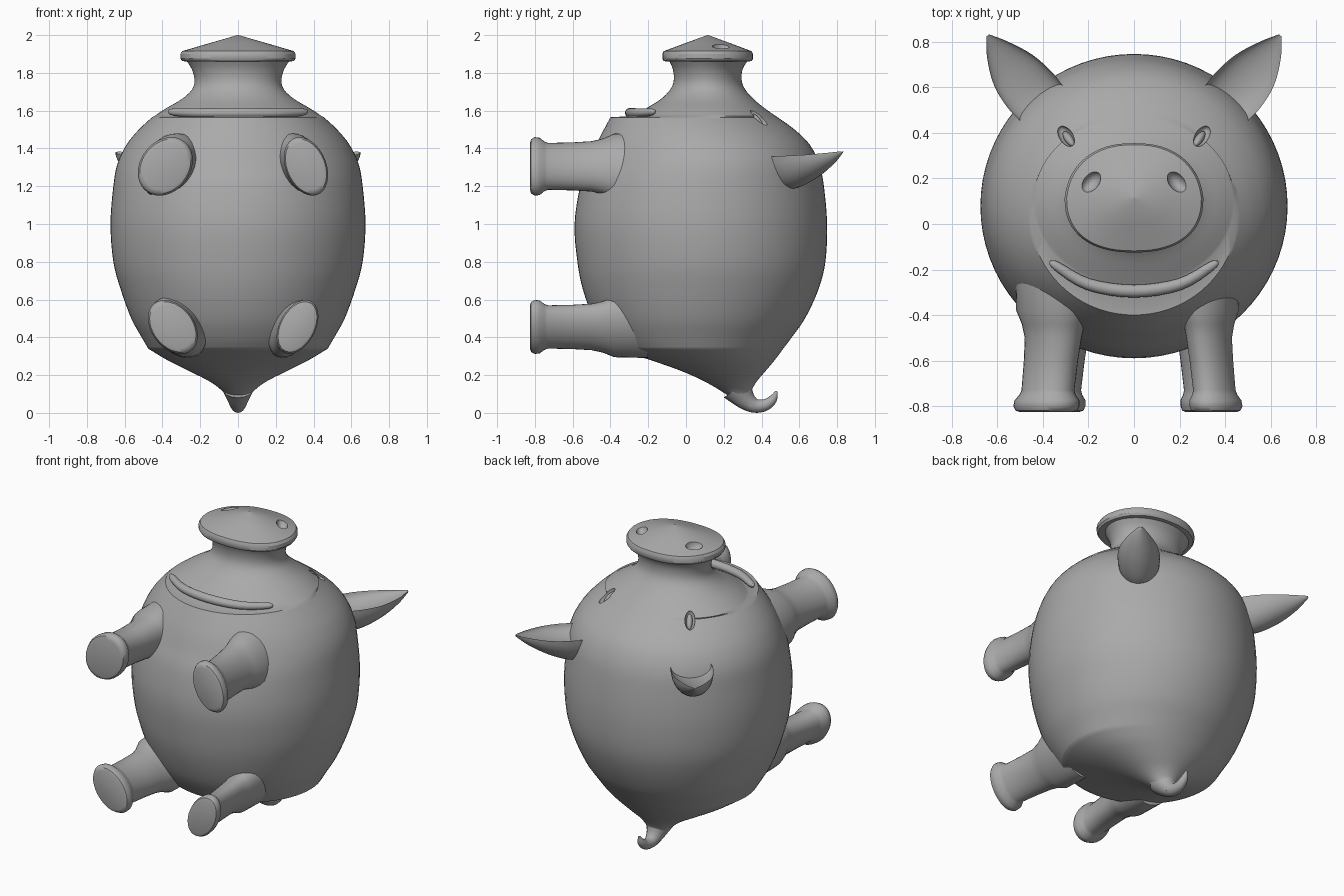
import bpy, bmesh, math
from mathutils import Vector, Matrix

if "Cube" in bpy.data.objects:
    bpy.data.objects.remove(bpy.data.objects["Cube"])

grey = bpy.data.materials.new("clay grey")
grey.diffuse_color = (0.4, 0.4, 0.4, 1)
grey.use_nodes = True
grey.node_tree.nodes["Principled BSDF"].inputs["Base Color"].default_value = grey.diffuse_color
TAU = 2 * math.pi


def add_object(name, bm, angle=40):
    bmesh.ops.recalc_face_normals(bm, faces=bm.faces)
    mesh = bpy.data.meshes.new(name)
    bm.to_mesh(mesh)
    bm.free()
    mesh.materials.append(grey)
    ob = bpy.data.objects.new(name, mesh)
    bpy.context.collection.objects.link(ob)
    smooth(ob, angle)
    return ob


def smooth(ob, angle=40):
    bpy.ops.object.select_all(action='DESELECT')
    ob.select_set(True)
    bpy.context.view_layer.objects.active = ob
    bpy.ops.object.shade_smooth_by_angle(angle=math.radians(angle))


def loft(name, rings, angle=40):
    """Skin a list of closed rings and cap both ends."""
    bm = bmesh.new()
    rows = [[bm.verts.new(p) for p in ring] for ring in rings]
    n = len(rows[0])
    for a, b in zip(rows, rows[1:]):
        for i in range(n):
            j = (i + 1) % n
            bm.faces.new((a[i], a[j], b[j], b[i]))
    bm.faces.new(rows[0])
    bm.faces.new(rows[-1])
    return add_object(name, bm, angle)


def spline(keys, steps=4):
    """Smooth interpolation through tuples of numbers."""
    out = []
    for i in range(len(keys) - 1):
        p0, p1 = keys[max(i - 1, 0)], keys[i]
        p2, p3 = keys[i + 1], keys[min(i + 2, len(keys) - 1)]
        for s in range(steps):
            t = s / steps
            out.append(tuple(
                0.5 * (2 * b + (c - a) * t + (2 * a - 5 * b + 4 * c - d) * t * t
                       + (3 * b - a - 3 * c + d) * t ** 3)
                for a, b, c, d in zip(p0, p1, p2, p3)))
    return out + [tuple(keys[-1])]


def sweep(name, keys, flat=1.0, n=16):
    """Tube through (x, y, z, radius) keys."""
    pts = spline(keys)
    rings = []
    for i, p in enumerate(pts):
        a, b = pts[max(i - 1, 0)], pts[min(i + 1, len(pts) - 1)]
        t = (Vector(b[:3]) - Vector(a[:3])).normalized()
        ref = Vector((1, 0, 0)) if abs(t.x) < 0.5 or flat == 1 else Vector((0, 0, 1))
        u = t.cross(ref).normalized() if abs(t.dot(ref)) < 0.99 else Vector((0, 1, 0))
        v = t.cross(u)
        rings.append([Vector(p[:3]) + p[3] * (u * math.cos(TAU * k / n)
                      + v * math.sin(TAU * k / n) * flat) for k in range(n)])
    return loft(name, rings, 60)


def ellipsoid(name, centre, radii, rot):
    bm = bmesh.new()
    bmesh.ops.create_uvsphere(bm, u_segments=24, v_segments=14, radius=1)
    m = Matrix.Translation(centre) @ rot @ Matrix.Diagonal((*radii, 1))
    bmesh.ops.transform(bm, matrix=m, verts=bm.verts)
    return add_object(name, bm)


def cut(ob, cutter):
    mod = ob.modifiers.new("recess", 'BOOLEAN')
    mod.operation, mod.solver, mod.object = 'DIFFERENCE', 'EXACT', cutter
    bpy.context.view_layer.objects.active = ob
    bpy.ops.object.modifier_apply(modifier=mod.name)
    bpy.data.objects.remove(cutter)


# Body: height, half width, front y, back y
rump = [(0.03, 0.04, 0.31, 0.37), (0.1, 0.07, 0.21, 0.345), (0.16, 0.14, 0.11, 0.37),
        (0.22, 0.255, -0.02, 0.42), (0.28, 0.375, -0.19, 0.47), (0.34, 0.475, -0.38, 0.515)]
belly = [rump[-1], (0.4, 0.51, -0.43, 0.56), (0.5, 0.565, -0.49, 0.63),
         (0.65, 0.62, -0.545, 0.70), (0.8, 0.66, -0.575, 0.738), (1.0, 0.675, -0.59, 0.747),
         (1.2, 0.66, -0.56, 0.73), (1.32, 0.638, -0.515, 0.705), (1.42, 0.59, -0.475, 0.655),
         (1.5, 0.525, -0.435, 0.575), (1.565, 0.455, -0.40, 0.485)]
shelf = [belly[-1], (1.572, 0.442, -0.28, 0.475)]
neck = [shelf[-1], (1.61, 0.385, -0.215, 0.42), (1.66, 0.30, -0.135, 0.36),
        (1.71, 0.245, -0.085, 0.315), (1.76, 0.23, -0.065, 0.295),
        (1.82, 0.245, -0.07, 0.30), (1.875, 0.28, -0.095, 0.335)]
rows = spline(rump)[:-1] + spline(belly)[:-1] + shelf[:1] + spline(neck)
N = 72
body = loft("body", [[(w * math.cos(TAU * k / N),
                       (f + b) / 2 + (b - f) / 2 * math.sin(TAU * k / N), z)
                      for k in range(N)] for z, w, f, b in rows], 35)


# Snout disc: rounded outline, narrower at the top edge
def snout_ring(z, s, n=64):
    ring = []
    for k in range(n):
        c, d = math.cos(TAU * k / n), math.sin(TAU * k / n)
        x = math.copysign(abs(c) ** 0.85, c)
        y = math.copysign(abs(d) ** 0.85, d)
        x *= 1 - 0.1 * max(y, 0)
        ring.append((0.305 * s * x, 0.115 + 0.24 * s * y, z))
    return ring


snout = loft("snout", [snout_ring(z, s) for z, s in
                       [(1.86, 0.8), (1.862, 0.97), (1.875, 1.0), (1.9, 1.0),
                        (1.915, 0.97), (1.957, 0.5), (2.0, 0.01)]], 30)

# Nostrils, eye sockets and eyeballs
for s in (-1, 1):
    turn = Matrix.Rotation(s * math.radians(50), 4, 'Z')
    cut(snout, ellipsoid("nostril_cutter", (s * 0.19, 0.185, 1.955), (0.055, 0.036, 0.05),
                         Matrix.Rotation(s * math.radians(-50), 4, 'Z')))
    normal = Vector((s * 0.5, 0.5, 0.7)).normalized()
    long = Vector((s * 0.5, 0.75, -0.9))
    long = (long - normal * long.dot(normal)).normalized()
    side = normal.cross(long)
    rot = Matrix((long, side, normal)).transposed().to_4x4()
    # Eye centre found by stepping down onto the body surface
    hit = body.ray_cast(Vector((s * 0.298, 0.385, 3)), Vector((0, 0, -1)))[1]
    cut(body, ellipsoid("socket_cutter", hit, (0.065, 0.03, 0.035), rot))
    ellipsoid("eyeball", hit - normal * 0.022, (0.05, 0.018, 0.022), rot)
smooth(body, 35)
smooth(snout, 30)

# Mouth: long upper lip and shorter lower lip
sweep("upper_lip", [(-0.365, -0.165, 1.6, 0.008), (-0.34, -0.185, 1.592, 0.02),
                    (-0.2, -0.265, 1.588, 0.026), (0, -0.295, 1.588, 0.028),
                    (0.2, -0.265, 1.588, 0.026), (0.34, -0.185, 1.592, 0.02),
                    (0.365, -0.165, 1.6, 0.008)], 0.95)

# Curly tail
sweep("tail", [(0, 0.27, 0.13, 0.085), (0, 0.315, 0.07, 0.055), (0, 0.365, 0.038, 0.038),
               (0, 0.42, 0.042, 0.031), (0, 0.46, 0.073, 0.023), (0, 0.48, 0.115, 0.006)])

# Legs: x, z, foot half width, foot half height, skew
legs = {"upper_left_leg": (-0.385, 1.305, 0.142, 0.155, 0.2),
        "upper_right_leg": (0.36, 1.305, 0.112, 0.155, -0.22),
        "lower_left_leg": (-0.345, 0.455, 0.125, 0.143, -0.3),
        "lower_right_leg": (0.315, 0.455, 0.102, 0.143, 0.3)}
# Depth and scale from the sole up to the flared root
shape = [(-0.826, 0.8), (-0.82, 0.93), (-0.8, 1.0), (-0.775, 0.98), (-0.75, 0.85),
         (-0.73, 0.8), (-0.6, 0.82), (-0.5, 0.86), (-0.44, 0.95), (-0.38, 1.12), (-0.2, 1.15)]
for name, (x, z, rx, rz, skew) in legs.items():
    rings = []
    for y, s in shape:
        ring = []
        for k in range(32):
            dz = rz * s * math.sin(TAU * k / 32)
            drift = -math.copysign(0.05, x) * min(max((y + 0.8) / 0.3, 0), 1) * 0.6
            ring.append((x + drift + rx * s * math.cos(TAU * k / 32) + skew * dz, y, z + dz))
        rings.append(ring)
    loft(name, rings, 45)

# Ears: cupped on top, x, y, rim z, half width, depth
ear = spline([(0.38, 0.50, 1.355, 0.115, 0.17), (0.45, 0.58, 1.36, 0.125, 0.17),
              (0.53, 0.675, 1.365, 0.108, 0.125), (0.60, 0.765, 1.375, 0.058, 0.065),
              (0.643, 0.828, 1.385, 0.008, 0.01)])
for s, name in ((-1, "left_ear"), (1, "right_ear")):
    rings = []
    for x, y, z, w, h in ear:
        ring = []
        for k in range(32):
            c, d = math.cos(TAU * k / 32), math.sin(TAU * k / 32)
            dz = h * d if d < 0 else -0.4 * h * d
            ring.append((s * (x + 0.78 * w * c), y - 0.63 * w * c, z + dz))
        rings.append(ring)
    loft(name, rings, 50)
